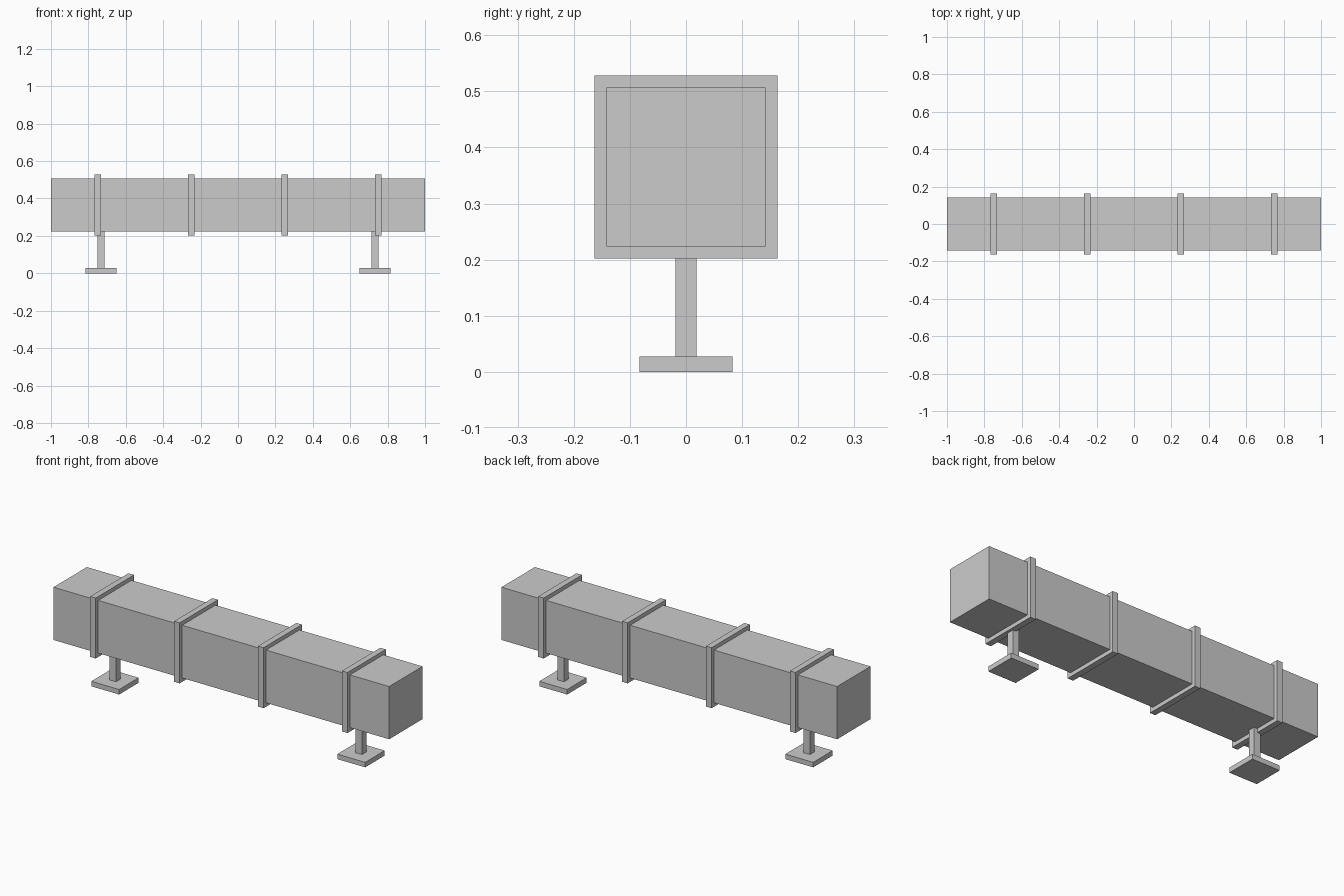
import bpy

if "Cube" in bpy.data.objects:
    bpy.data.objects.remove(bpy.data.objects["Cube"])


def box(name, size, center):
    bpy.ops.mesh.primitive_cube_add(size=1, location=center)
    ob = bpy.context.object
    ob.name = name
    ob.scale = size
    bpy.ops.object.transform_apply(location=False, rotation=False, scale=True)
    return ob


DUCT_Z = 0.365

# Long square duct
box("duct_body", (2.0, 0.284, 0.284), (0, 0, DUCT_Z))

# Flange collars around the duct
for i, x in enumerate((-0.75, -0.25, 0.25, 0.75)):
    box(f"flange_{i + 1}", (0.033, 0.326, 0.326), (x, 0, DUCT_Z))

# Support posts with foot plates, one near each end
for side, x in (("left", -0.733), ("right", 0.733)):
    box(f"{side}_foot_plate", (0.166, 0.166, 0.027), (x, 0, 0.0135))
    box(f"{side}_post", (0.038, 0.038, 0.196), (x, 0, 0.125))
